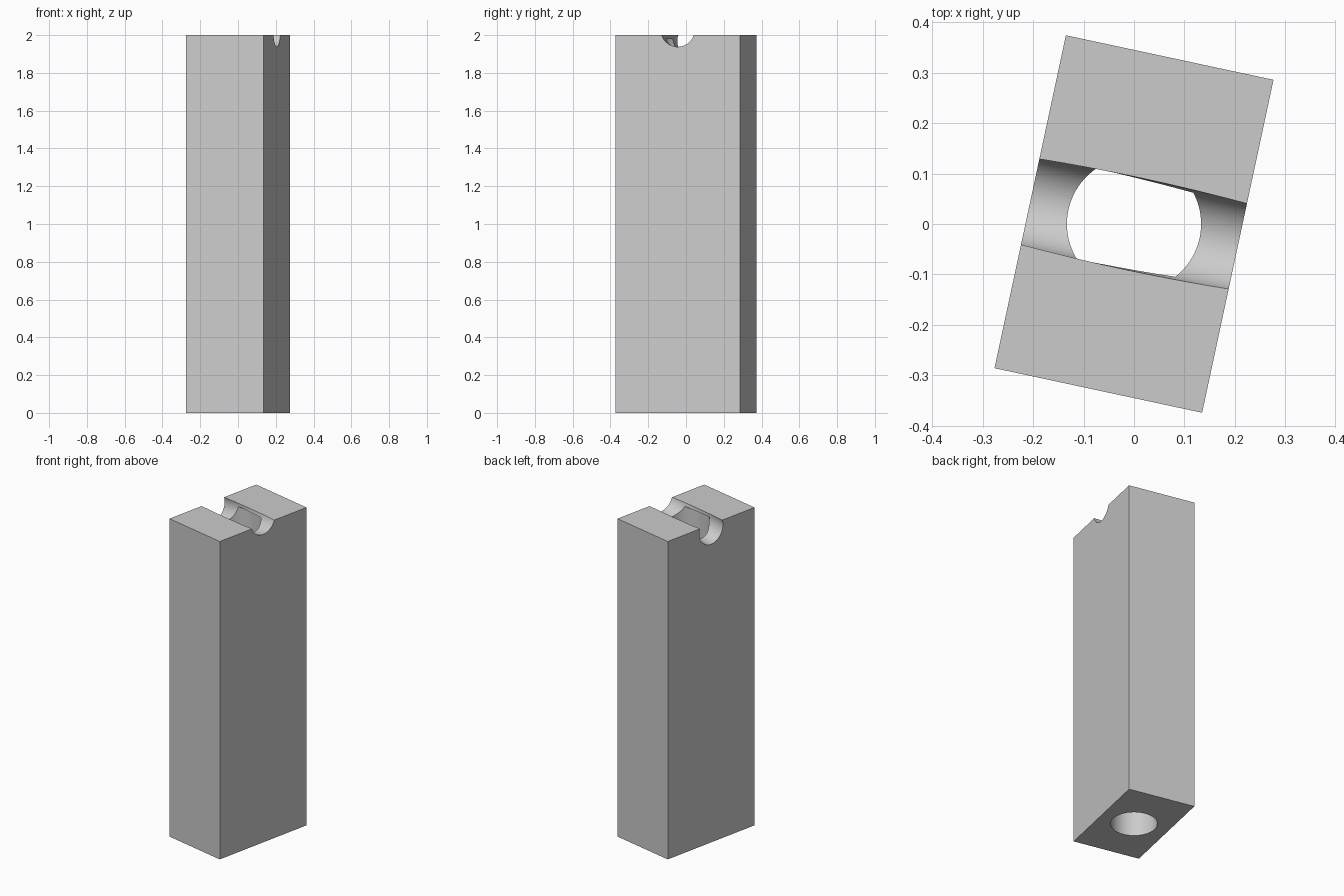
import bpy
import math
from mathutils import Vector

if "Cube" in bpy.data.objects:
    bpy.data.objects.remove(bpy.data.objects["Cube"], do_unlink=True)

WIDTH, LENGTH, HEIGHT = 0.421, 0.675, 2.0
TURN = math.radians(-12.1)
GROOVE_R, GROOVE_DROP = 0.092, 0.031
BORE_R, BORE_TOP = 0.133, 1.98

# Plain grey material
grey = bpy.data.materials.new("light grey")
grey.use_nodes = True
colour = (0.6, 0.6, 0.6, 1)
grey.diffuse_color = colour
grey.node_tree.nodes["Principled BSDF"].inputs["Base Color"].default_value = colour


def rod(name, start, end, radius):
    """Cylinder cutter between two points."""
    start, end = Vector(start), Vector(end)
    axis = end - start
    bpy.ops.mesh.primitive_cylinder_add(
        vertices=96, radius=radius, depth=axis.length, location=(start + end) / 2)
    ob = bpy.context.object
    ob.name = name
    ob.rotation_euler = axis.to_track_quat('Z', 'Y').to_euler()
    ob.data.materials.append(grey)
    return ob


# Turned rectangular post
bpy.ops.mesh.primitive_cube_add(size=1, location=(0, 0, HEIGHT / 2))
post = bpy.context.object
post.name = "post"
post.scale = (WIDTH, LENGTH, HEIGHT)
post.rotation_euler.z = TURN
post.data.materials.append(grey)
bpy.ops.object.transform_apply(location=True, rotation=True, scale=True)

# Sloping groove across the top, deeper towards -x
side = Vector((math.cos(TURN), math.sin(TURN), 0)) * WIDTH / 2
rise = Vector((0, 0, GROOVE_DROP))
top = Vector((0, 0, HEIGHT))
reach = 2 * (side + rise)
groove = rod("groove_cutter", top - reach, top + reach, GROOVE_R)

# Vertical bore from the base, stopping just under the top face
bore = rod("bore_cutter", (0, 0, -0.2), (0, 0, BORE_TOP), BORE_R)

for cutter in (bore, groove):
    mod = post.modifiers.new(cutter.name, 'BOOLEAN')
    mod.operation = 'DIFFERENCE'
    mod.solver = 'EXACT'
    mod.object = cutter
    bpy.context.view_layer.objects.active = post
    bpy.ops.object.modifier_apply(modifier=mod.name)
    bpy.data.objects.remove(cutter, do_unlink=True)

# Smooth round walls, crisp edges
bpy.ops.object.select_all(action='DESELECT')
post.select_set(True)
bpy.ops.object.shade_smooth_by_angle(angle=math.radians(30))
